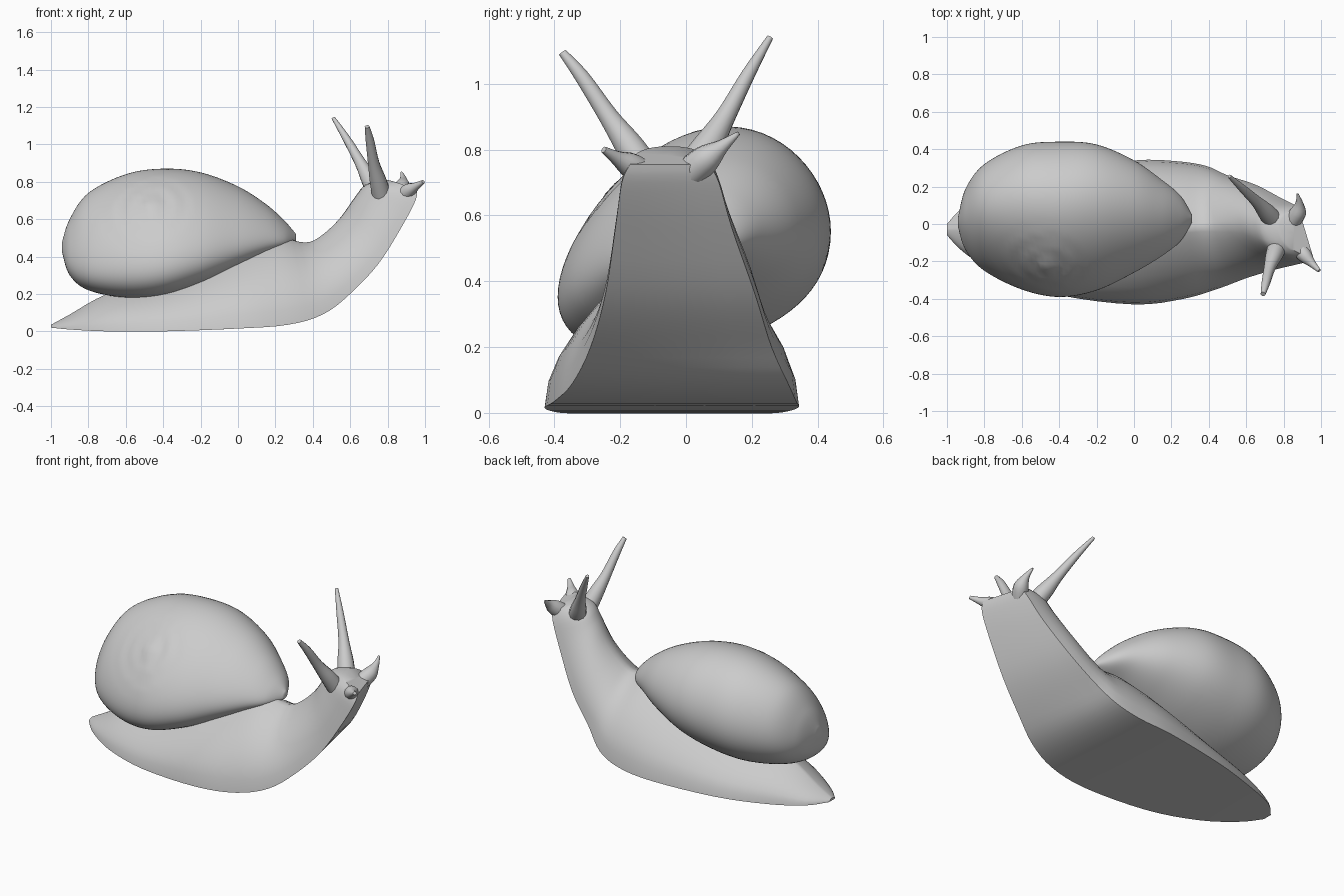
import bpy, bmesh, math
from mathutils import Vector

cube = bpy.data.objects.get("Cube")
if cube:
    bpy.data.objects.remove(cube, do_unlink=True)

grey = bpy.data.materials.new("plain grey")
grey.use_nodes = True
grey.diffuse_color = (0.6, 0.6, 0.6, 1)
grey.node_tree.nodes["Principled BSDF"].inputs["Base Color"].default_value = (0.6, 0.6, 0.6, 1)


def refine(rows, steps):
    """Smooth a list of section rows with a Catmull-Rom spline."""
    rows = [Vector(r) for r in rows]
    out = []
    for i in range(len(rows) - 1):
        p0, p1 = rows[max(i - 1, 0)], rows[i]
        p2, p3 = rows[i + 1], rows[min(i + 2, len(rows) - 1)]
        for k in range(steps):
            t = k / steps
            out.append(0.5 * (2 * p1 + (p2 - p0) * t + (2 * p0 - 5 * p1 + 4 * p2 - p3) * t * t
                              + (3 * p1 - p0 - 3 * p2 + p3) * t ** 3))
    return out + [rows[-1]]


def loft(name, rings, angle):
    """Skin closed rings of equal length and cap both ends."""
    bm = bmesh.new()
    loops = [[bm.verts.new(p) for p in ring] for ring in rings]
    n = len(loops[0])
    for a, b in zip(loops, loops[1:]):
        for i in range(n):
            j = (i + 1) % n
            bm.faces.new((a[i], a[j], b[j], b[i]))
    for end in (loops[0], loops[-1]):
        centre = bm.verts.new(sum((v.co for v in end), Vector()) / n)
        for i in range(n):
            bm.faces.new((end[i], end[(i + 1) % n], centre))
    bmesh.ops.recalc_face_normals(bm, faces=bm.faces)
    mesh = bpy.data.meshes.new(name)
    bm.to_mesh(mesh)
    bm.free()
    mesh.materials.append(grey)
    obj = bpy.data.objects.new(name, mesh)
    bpy.context.collection.objects.link(obj)
    bpy.ops.object.select_all(action="DESELECT")
    obj.select_set(True)
    bpy.context.view_layer.objects.active = obj
    bpy.ops.object.shade_smooth_by_angle(angle=math.radians(angle))


# Body: flat sole with a domed back
# sole x, z, back x, z, right edge, left edge, yaw, flank power
body_rows = [
    (-1, .02, -1, .035, -.06, 0, 0, 1.4), (-.9, .01, -.9, .09, -.16, .1, 0, 1.5),
    (-.7, 0, -.7, .2, -.28, .19, 0, 1.7), (-.4, 0, -.4, .29, -.38, .28, 0, 1.9),
    (0, .015, -.05, .44, -.43, .34, 0, 1.9), (.25, .035, .2, .5, -.4, .335, .04, 1.7),
    (.42, .09, .36, .475, -.345, .31, .1, 1.5), (.55, .2, .45, .515, -.29, .26, .18, 1.3),
    (.7, .36, .55, .61, -.245, .21, .22, 1.15), (.83, .56, .63, .72, -.215, .14, .26, 1),
    (.905, .7, .69, .785, -.195, .1, .3, .8), (.92, .755, .79, .81, -.17, .07, .3, .8)]


def body_ring(row):
    sx, sz, tx, tz, lo, hi, yaw, power = row
    mid, half = (lo + hi) / 2, (hi - lo) / 2
    sole, back = Vector((sx, mid, sz)), Vector((tx, mid, tz))
    side = Vector((-yaw, 1, 0)) * half
    ring = []
    for i in range(19):
        a = math.pi * i / 18
        c = math.cos(a)
        ring.append(sole + side * math.copysign(abs(c) ** power, c) + (back - sole) * math.sin(a))
    return ring + [sole + side * f for f in (-.6, -.2, .2, .6)]


loft("body", [body_ring(r) for r in refine(body_rows, 4)], 50)

# Shell: leaning oval sections; x, bottom, top, right, left
shell_rows = [
    (-.94, .42, .48, -.02, .04), (-.9, .3, .6, -.14, .19), (-.8, .22, .74, -.25, .32),
    (-.6, .18, .84, -.35, .42), (-.4, .19, .87, -.39, .44), (-.2, .25, .85, -.355, .425),
    (0, .34, .775, -.26, .34), (.15, .41, .68, -.17, .235), (.25, .45, .59, -.09, .15),
    (.31, .48, .52, .01, .05)]
apex = Vector((-.48, -.23, .68))


def shell_ring(row):
    x, bottom, top, lo, hi = row
    core = Vector((x, (lo + hi) / 2, (bottom + top) / 2))
    ring = []
    for i in range(72):
        a = math.tau * i / 72
        lean = .3 - .25 * math.cos(a)
        p = core + Vector((0, (hi - lo) / 2 * math.cos(a), (top - bottom) / 2 * math.sin(a + lean)))
        # Spiral groove winding out from the low spire
        d = p - apex
        r = d.length
        if r < .3:
            turn = math.atan2(d.z - d.y, d.x) / math.tau
            gap = (r / .1 - turn) % 1
            gap = min(gap, 1 - gap)
            depth = .014 * math.exp(-(gap / .16) ** 2) - .012 * math.exp(-(r / .06) ** 2)
            p -= (p - core).normalized() * depth * (1 - r / .3)
        ring.append(p)
    return ring


loft("shell", [shell_ring(r) for r in refine(shell_rows, 8)], 60)


# Tentacles: tapered tubes flaring into the head; x, y, z, radius
def tentacle(name, rows):
    path = refine(rows, 4)
    axis = Vector(path[-1][:3]) - Vector(path[0][:3])
    turn = axis.to_track_quat("Z", "Y")
    rings = []
    for x, y, z, r in path:
        rings.append([Vector((x, y, z)) + turn @ Vector((r * math.cos(math.tau * i / 12),
                     r * math.sin(math.tau * i / 12), 0)) for i in range(12)])
    loft(name, rings, 60)


tentacle("left_eye_stalk", [(.77, -.01, .7, .055), (.71, .06, .8, .048), (.655, .12, .9, .031),
                            (.58, .19, 1.03, .021), (.51, .255, 1.14, .01)])
tentacle("right_eye_stalk", [(.78, -.09, .68, .055), (.75, -.165, .8, .046), (.725, -.235, .9, .031),
                             (.705, -.315, 1.02, .023), (.69, -.375, 1.095, .013)])
tentacle("left_feeler", [(.83, -.01, .71, .05), (.875, .06, .77, .045), (.885, .11, .81, .022),
                         (.875, .16, .85, .006)])
tentacle("right_feeler", [(.85, -.09, .69, .05), (.91, -.165, .75, .04), (.95, -.21, .775, .022),
                          (.99, -.25, .8, .01)])
